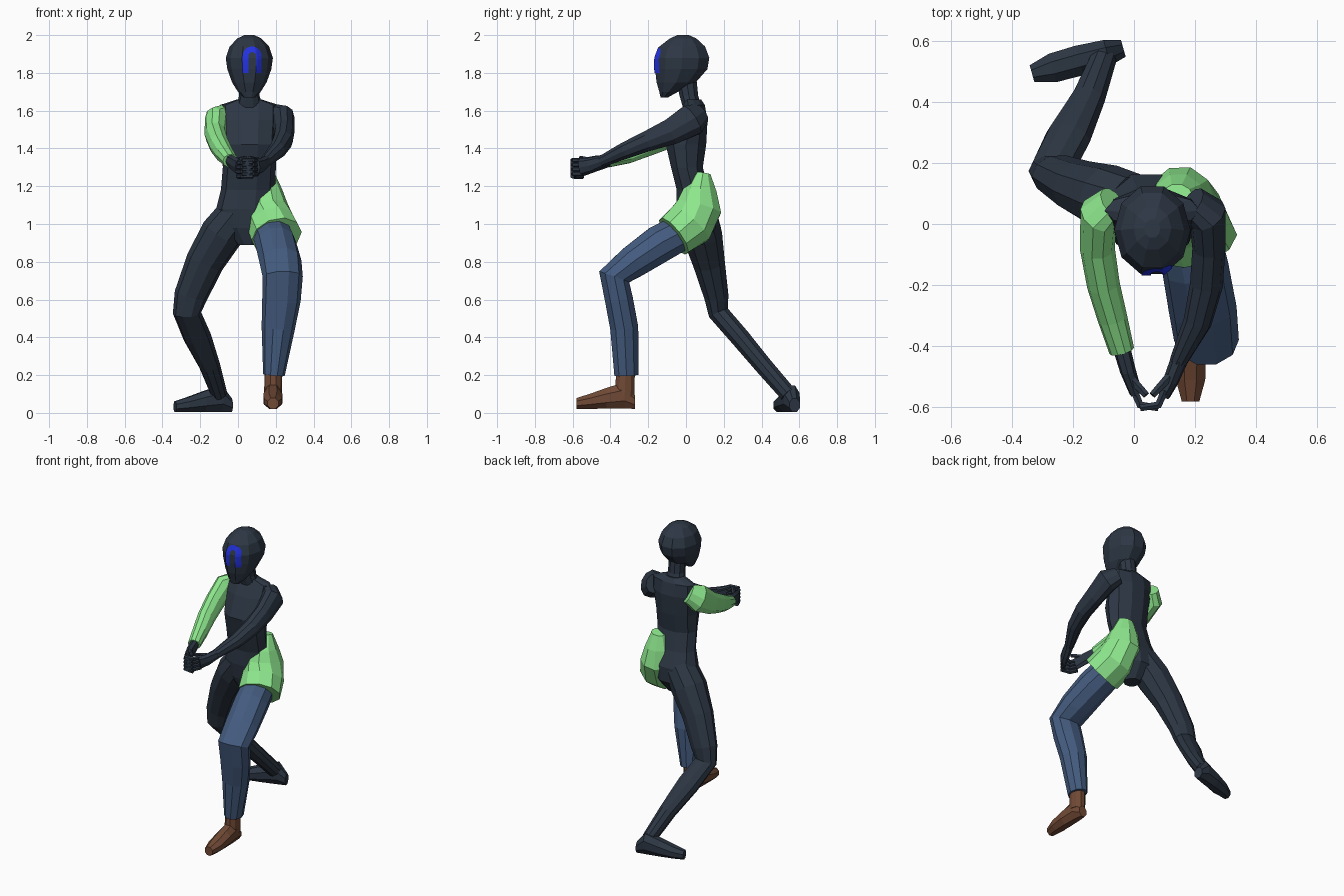
import bpy, bmesh, math
from mathutils import Vector
from mathutils.bvhtree import BVHTree

def material(name, rgb):
    m = bpy.data.materials.new(name)
    m.diffuse_color = (*rgb, 1)
    return m

DARK = material("dark slate", (0.026, 0.038, 0.058))
GREEN = material("light green", (0.279, 0.83, 0.279))
DENIM = material("denim blue", (0.058, 0.107, 0.215))
BROWN = material("brown leather", (0.165, 0.068, 0.036))
BLUE = material("bright blue", (0.017, 0.032, 0.75))

def finish(bm, name, mat):
    bmesh.ops.recalc_face_normals(bm, faces=bm.faces)
    me = bpy.data.meshes.new(name)
    bm.to_mesh(me)
    bm.free()
    me.materials.append(mat)
    ob = bpy.data.objects.new(name, me)
    bpy.context.collection.objects.link(ob)
    return ob

def loft(name, rings, mat, n=10, ref=(1, 0, 0), axis=None, turn=0.0):
    """Skin oval rings (x, y, z, radius along ref, other radius) along their path."""
    bm = bmesh.new()
    pts = [Vector(r[:3]) for r in rings]
    loops = []
    for i, r in enumerate(rings):
        if axis:
            t = Vector(axis)
        else:
            t = Vector()
            if i > 0:
                t += (pts[i] - pts[i - 1]).normalized()
            if i < len(pts) - 1:
                t += (pts[i + 1] - pts[i]).normalized()
            t.normalize()
        u = Vector(ref)
        u = (u - t * u.dot(t)).normalized()
        v = t.cross(u)
        loop = []
        for k in range(n):
            a = 2 * math.pi * (k + turn) / n
            loop.append(bm.verts.new(pts[i] + 1.04 * (u * r[3] * math.cos(a) + v * r[4] * math.sin(a))))
        loops.append(loop)
    for a, b in zip(loops, loops[1:]):
        for k in range(n):
            j = (k + 1) % n
            bm.faces.new((a[k], a[j], b[j], b[k]))
    bm.faces.new(loops[0])
    bm.faces.new(loops[-1])
    return finish(bm, name, mat)

# Head, neck and torso
head = loft("head", [
    (0.06, -0.115, 1.67, 0.03, 0.02), (0.06, -0.092, 1.70, 0.058, 0.05),
    (0.06, -0.052, 1.75, 0.088, 0.105), (0.06, -0.025, 1.82, 0.112, 0.14),
    (0.06, -0.02, 1.88, 0.12, 0.145), (0.06, -0.02, 1.94, 0.1, 0.122),
    (0.06, -0.015, 1.983, 0.06, 0.07), (0.06, -0.015, 2.0, 0.025, 0.03)],
    DARK, axis=(0, 0, 1))
loft("neck", [(0.06, 0.035, 1.61, 0.07, 0.05), (0.06, 0.015, 1.68, 0.052, 0.05),
              (0.06, 0.0, 1.78, 0.052, 0.055)], DARK, axis=(0, 0, 1))
loft("torso", [
    (0.06, 0.035, 1.66, 0.06, 0.045), (0.06, 0.045, 1.63, 0.15, 0.055),
    (0.06, 0.03, 1.55, 0.15, 0.085), (0.06, 0.0, 1.42, 0.14, 0.108),
    (0.06, 0.005, 1.30, 0.135, 0.085), (0.053, 0.035, 1.18, 0.138, 0.085),
    (0.04, 0.055, 1.08, 0.15, 0.108), (0.035, 0.06, 0.98, 0.13, 0.1),
    (0.05, 0.04, 0.89, 0.05, 0.05)], DARK, axis=(0, 0, 1))

# Arch stripe laid on the face
tree = BVHTree.FromObject(head, bpy.context.evaluated_depsgraph_get())
path = [(-1, 0, 1.80 + 0.018 * i) for i in range(5)]
path += [(-math.cos(a), math.sin(a), 1.89) for a in [math.pi * i / 10 for i in range(11)]]
path += [(1, 0, 1.872 - 0.018 * i) for i in range(5)]
bm = bmesh.new()
rows = []
for dx, dz, z in path:
    row = []
    for r in (0.02, 0.027, 0.036, 0.043, 0.05):
        x, h = 0.075 + dx * r, z + dz * r
        hit = tree.ray_cast(Vector((x, -1, h)), Vector((0, 1, 0)))[0]
        row.append(bm.verts.new((x, hit.y - 0.005, h)))
    rows.append(row)
for a, b in zip(rows, rows[1:]):
    for k in range(4):
        bm.faces.new((a[k], a[k + 1], b[k + 1], b[k]))
finish(bm, "face_stripe", BLUE)

# Arms reaching forward
loft("left_arm", [
    (0.19, 0.07, 1.58, 0.05, 0.06), (0.24, 0.03, 1.55, 0.062, 0.085),
    (0.245, -0.08, 1.488, 0.052, 0.07), (0.237, -0.2, 1.44, 0.052, 0.055),
    (0.208, -0.32, 1.39, 0.045, 0.045), (0.145, -0.45, 1.33, 0.028, 0.03)], DARK)
loft("right_sleeve", [
    (-0.07, 0.07, 1.58, 0.05, 0.06), (-0.115, 0.03, 1.545, 0.062, 0.085),
    (-0.12, -0.08, 1.475, 0.055, 0.07), (-0.1, -0.2, 1.42, 0.052, 0.06),
    (-0.07, -0.31, 1.37, 0.047, 0.05), (-0.04, -0.415, 1.335, 0.04, 0.036)], GREEN)

# Clasped hands with interlaced fingers
loft("left_palm", [(0.15, -0.44, 1.334, 0.028, 0.03), (0.122, -0.51, 1.31, 0.025, 0.04),
                   (0.098, -0.56, 1.3, 0.02, 0.045)], DARK, n=8)
loft("right_palm", [(-0.045, -0.39, 1.34, 0.028, 0.03), (-0.02, -0.48, 1.32, 0.025, 0.04),
                    (0.005, -0.55, 1.3, 0.02, 0.045)], DARK, n=8)
for side, s, drop in (("left", 1, 0.0), ("right", -1, 0.012)):
    for i in range(4):
        z = 1.337 - 0.024 * i - drop
        loft(f"{side}_finger_{i + 1}", [
            (0.05 + s * 0.05, -0.545, z, 0.013, 0.014), (0.05 + s * 0.03, -0.592, z, 0.013, 0.014),
            (0.05 - s * 0.03, -0.602, z, 0.011, 0.012)], DARK, n=6, ref=(0, 0, 1))
    loft(f"{side}_thumb", [(0.05 + s * 0.065, -0.5, 1.335, 0.014, 0.016),
                           (0.05 + s * 0.01, -0.56, 1.35, 0.011, 0.012)], DARK, n=6, ref=(0, 0, 1))

# Flared shorts panel over the left hip
loft("hip_panel", [
    (0.14, 0.09, 1.27, 0.05, 0.04), (0.145, 0.075, 1.18, 0.085, 0.088),
    (0.15, 0.07, 1.09, 0.11, 0.12), (0.175, 0.02, 1.0, 0.125, 0.13),
    (0.205, -0.065, 0.935, 0.132, 0.115)], GREEN)

# Legs in a long forward step
loft("left_leg", [
    (0.17, 0.0, 0.97, 0.1, 0.095), (0.2, -0.14, 0.895, 0.105, 0.1),
    (0.225, -0.28, 0.8, 0.107, 0.088), (0.237, -0.38, 0.72, 0.102, 0.085),
    (0.23, -0.355, 0.6, 0.098, 0.075), (0.213, -0.327, 0.45, 0.085, 0.075),
    (0.19, -0.315, 0.2, 0.055, 0.065)], DENIM)
loft("right_leg", [
    (0.0, 0.06, 1.06, 0.1, 0.1), (-0.085, 0.085, 0.95, 0.11, 0.105),
    (-0.175, 0.12, 0.8, 0.098, 0.085), (-0.25, 0.16, 0.62, 0.085, 0.065),
    (-0.27, 0.172, 0.53, 0.072, 0.055), (-0.215, 0.285, 0.4, 0.072, 0.052),
    (-0.15, 0.41, 0.25, 0.054, 0.048), (-0.1, 0.54, 0.1, 0.042, 0.045)], DARK)

# Feet: same shape from a heel point and a direction
def foot(name, hx, hy, dx, dy, base, mat):
    d = Vector((dx, dy, 0)).normalized()
    shape = [(0, 0.03, 0.075), (0.055, 0.045, 0.145), (0.15, 0.052, 0.115),
             (0.24, 0.05, 0.082), (0.31, 0.03, 0.06)]
    rings = [(hx + d.x * s, hy + d.y * s, base + h / 2, w, h / 2) for s, w, h in shape]
    loft(name, rings, mat, n=8, ref=(-d.y, d.x, 0), axis=d, turn=0.5)

foot("left_shoe", 0.185, -0.27, 0, -1, 0.02, BROWN)
loft("left_shoe_ankle", [(0.187, -0.32, 0.22, 0.045, 0.05), (0.185, -0.325, 0.09, 0.045, 0.052)], BROWN)
foot("right_foot", -0.035, 0.575, -0.305, -0.085, 0.003, DARK)
